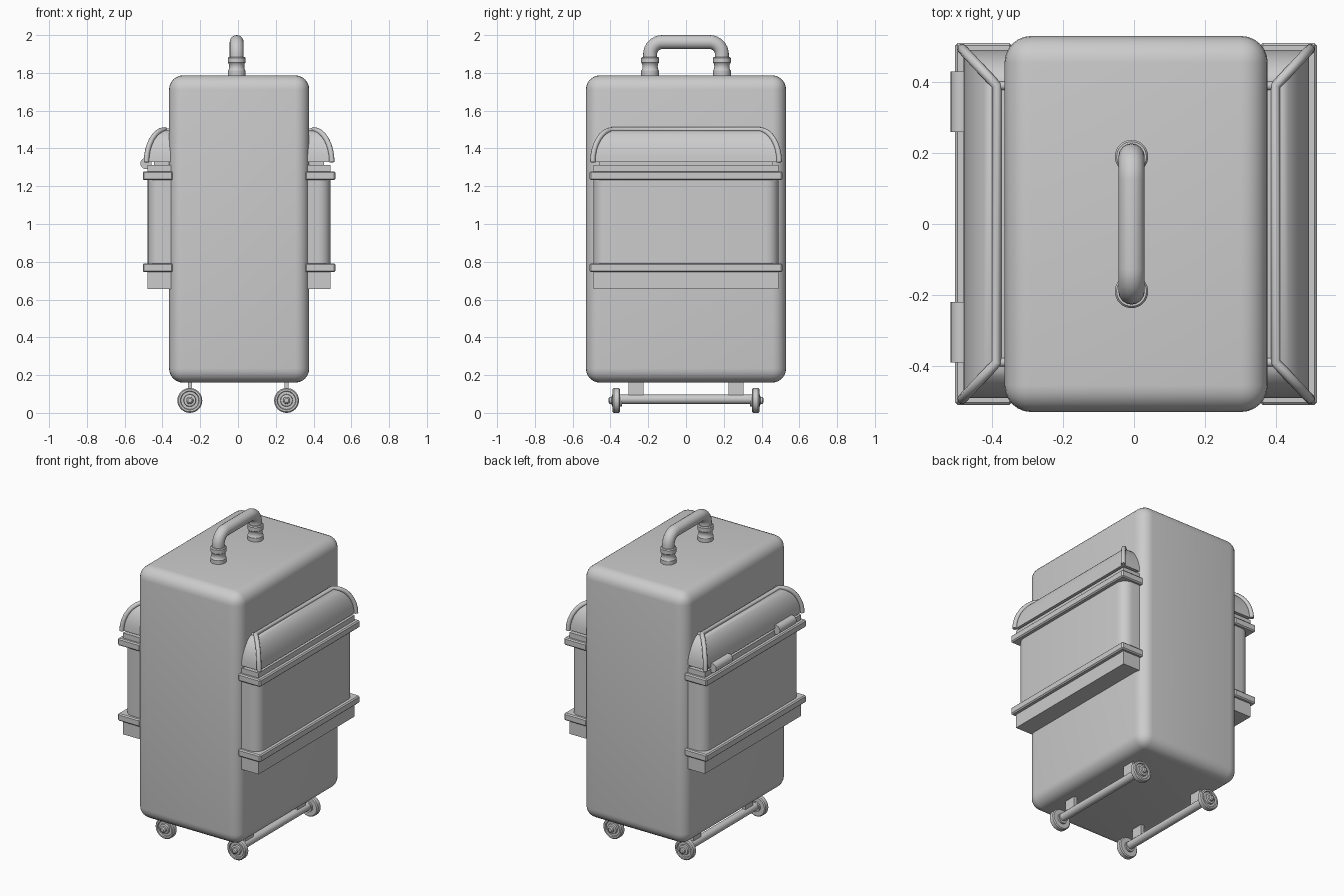
import bpy, bmesh
from math import pi, sin, cos, radians
from mathutils import Matrix, Vector

if "Cube" in bpy.data.objects:
    bpy.data.objects.remove(bpy.data.objects["Cube"])

CX = 0.006  # centre line of the case body


def finish(name, bm, angle=35):
    bmesh.ops.recalc_face_normals(bm, faces=bm.faces[:])
    me = bpy.data.meshes.new(name)
    bm.to_mesh(me)
    bm.free()
    me.shade_smooth()
    me.set_sharp_from_angle(angle=radians(angle))
    ob = bpy.data.objects.new(name, me)
    bpy.context.collection.objects.link(ob)
    return ob


def box(name, x, y, z, bevel=0.0, seg=2, pick=None):
    """Box from (min, max) ranges; pick chooses which edges get rounded."""
    bm = bmesh.new()
    bmesh.ops.create_cube(bm, size=1)
    for v in bm.verts:
        v.co = [(a + b) / 2 + c * abs(b - a) for (a, b), c in zip((x, y, z), v.co)]
    if bevel:
        edges = [e for e in bm.edges if pick is None or pick(e)]
        bmesh.ops.bevel(bm, geom=edges, offset=bevel, segments=seg,
                        profile=0.5, affect='EDGES')
    return finish(name, bm)


def lathe(name, profile, matrix, steps=32):
    """Revolve (radius, height) points about local z, then place."""
    bm = bmesh.new()
    vs = [bm.verts.new((r, 0, h)) for r, h in profile]
    es = [bm.edges.new(p) for p in zip(vs, vs[1:])]
    bmesh.ops.spin(bm, geom=vs + es, cent=(0, 0, 0), axis=(0, 0, 1),
                   angle=2 * pi, steps=steps)
    bmesh.ops.remove_doubles(bm, verts=bm.verts[:], dist=1e-5)
    bm.transform(matrix)
    return finish(name, bm)


def tube(name, pts, radius, res=4):
    cu = bpy.data.curves.new(name, 'CURVE')
    cu.dimensions = '3D'
    cu.bevel_depth = radius
    cu.bevel_resolution = res
    cu.use_fill_caps = True
    sp = cu.splines.new('POLY')
    sp.points.add(len(pts) - 1)
    for p, c in zip(sp.points, pts):
        p.co = (*c, 1)
    sp.use_smooth = True
    ob = bpy.data.objects.new(name, cu)
    bpy.context.collection.objects.link(ob)
    return ob


# Main case body
box("case_body", (CX - 0.371, CX + 0.371), (-0.53, 0.53), (0.16, 1.787), 0.075, 6)

# Carry handle: bent bar with ringed sockets
HX, HY, HZ, R = -0.007, 0.19, 1.963, 0.065
path = [(HX, -HY, 1.78)]
for i in range(9):
    a = pi - i * pi / 16
    path.append((HX, -HY + R + R * cos(a), HZ - R + R * sin(a)))
path += [(x, -y, z) for x, y, z in reversed(path)]
tube("handle_bar", path, 0.037, 6)
socket = [(0, 0), (0.047, 0), (0.047, 0.028), (0.042, 0.034), (0.040, 0.05),
          (0.042, 0.064), (0.047, 0.070), (0.047, 0.095), (0.042, 0.101), (0, 0.101)]
for s in (-1, 1):
    lathe("handle_socket", socket, Matrix.Translation((HX, s * HY, 1.784)))


def lid_point(t, grow=0.0):
    """Distance out, half width and height on the domed lid hip."""
    return (0.393 + (0.094 + grow) * cos(t), 0.39 + (0.10 + grow) * cos(t),
            1.327 + (0.17 + grow / 2) * sin(t))


# Side pockets
for s, side in ((-1, "left"), (1, "right")):
    def rng(a, b):
        return tuple(sorted((CX + s * a, CX + s * b)))

    def outer_upright(e):
        a, b = e.verts
        return abs(a.co.z - b.co.z) > 0.1 and abs((a.co.x + b.co.x) / 2 - CX) > 0.4

    box(side + "_pocket_base", rng(0.35, 0.485), (-0.49, 0.49), (0.657, 0.75))
    box(side + "_pocket_main", rng(0.35, 0.484), (-0.49, 0.49), (0.74, 1.24),
        0.065, 6, outer_upright)
    for z in (0.745, 1.232):
        box(side + "_pocket_band", rng(0.35, 0.51), (-0.51, 0.51), (z, z + 0.047), 0.007, 1)
    box(side + "_pocket_rim", rng(0.35, 0.485), (-0.49, 0.49), (1.275, 1.312))
    box(side + "_pocket_neck", rng(0.35, 0.45), (-0.46, 0.46), (1.305, 1.335))

    # Domed lid lofted from shrinking rectangles
    bm = bmesh.new()
    rings = []
    N = 8
    for i in range(N + 1):
        d, w, z = lid_point(i * pi / 2 / N)
        rings.append([bm.verts.new((CX + s * x, y, z))
                      for x, y in ((0.34, -w), (d, -w), (d, w), (0.34, w))])
    for a, b in zip(rings, rings[1:]):
        for k in range(4):
            bm.faces.new((a[k], a[(k + 1) % 4], b[(k + 1) % 4], b[k]))
    bm.faces.new(rings[0])
    bm.faces.new(rings[-1])
    finish(side + "_pocket_lid", bm)

    # Piping over the lid hips and along the top edge
    hip = [lid_point(i * pi / 2 / N, 0.004) for i in range(N + 1)]
    pts = [(CX + s * d, -w, z) for d, w, z in hip]
    pts += [(x, -y, z) for x, y, z in reversed(pts)]
    tube(side + "_lid_piping", pts, 0.014, 3)
    for e in (-1, 1):
        tube(side + "_lid_end_piping", [(CX + s * 0.34, e * 0.39, 1.493),
                                        (CX + s * 0.397, e * 0.39, 1.493)], 0.013, 3)

# Barrel hinges on the left pocket
for y in (0.345, -0.305):
    lathe("lid_hinge", [(0, -0.085), (0.03, -0.085), (0.03, 0.085), (0, 0.085)],
          Matrix.Translation((CX - 0.493, y, 1.32)) @ Matrix.Rotation(pi / 2, 4, 'X'), 20)

# Wheel sets: axle, hanger brackets and two wheels each
wheel = [(0, -0.03), (0.032, -0.03), (0.032, -0.018), (0.060, -0.018), (0.066, -0.012),
         (0.066, 0.014), (0.060, 0.020), (0.050, 0.020), (0.047, 0.012), (0.033, 0.012),
         (0.031, 0.024), (0.019, 0.026), (0.018, 0.036), (0.011, 0.042), (0, 0.043)]
for x in (-0.255, 0.257):
    lathe("axle", [(0, -0.35), (0.025, -0.35), (0.025, 0.35), (0, 0.35)],
          Matrix.Translation((x, 0, 0.072)) @ Matrix.Rotation(pi / 2, 4, 'X'), 20)
    for s in (-1, 1):
        lathe("wheel", wheel, Matrix.Translation((x, s * 0.368, 0.066))
              @ Matrix.Rotation(-s * pi / 2, 4, 'X'))
        box("axle_bracket", (x - 0.011, x + 0.011),
            (s * 0.265 - 0.04, s * 0.265 + 0.04), (0.07, 0.18))
